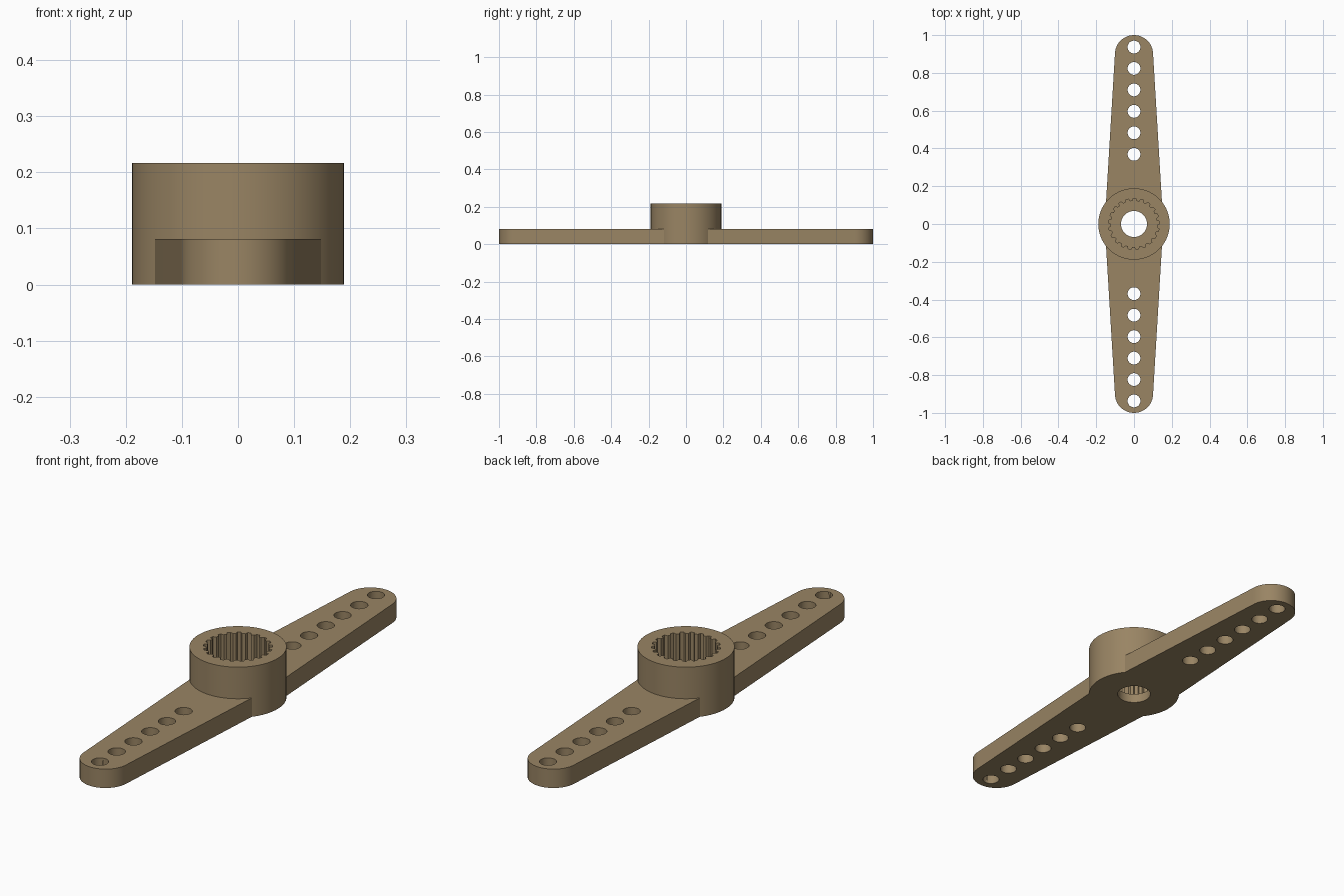
import bpy, bmesh, math

if "Cube" in bpy.data.objects:
    bpy.data.objects.remove(bpy.data.objects["Cube"])

ARM_H, HUB_H, HUB_R = 0.081, 0.217, 0.189
TIP_R, TIP_Y, ROOT_X = 0.101, 0.899, 0.155
FLOOR_Z, TEETH = 0.04, 21

tan = bpy.data.materials.new("tan_plastic")
tan.diffuse_color = (0.32, 0.233, 0.127, 1)
tan.use_nodes = True
tan.node_tree.nodes["Principled BSDF"].inputs["Base Color"].default_value = tan.diffuse_color


def prism(name, points, z0, z1):
    """Extrude a closed outline from z0 to z1."""
    bm = bmesh.new()
    face = bm.faces.new([bm.verts.new((x, y, z0)) for x, y in points])
    top = bmesh.ops.extrude_face_region(bm, geom=[face])["geom"]
    verts = [v for v in top if isinstance(v, bmesh.types.BMVert)]
    bmesh.ops.translate(bm, verts=verts, vec=(0, 0, z1 - z0))
    bmesh.ops.recalc_face_normals(bm, faces=bm.faces)
    mesh = bpy.data.meshes.new(name)
    bm.to_mesh(mesh)
    bm.free()
    mesh.materials.append(tan)
    obj = bpy.data.objects.new(name, mesh)
    bpy.context.collection.objects.link(obj)
    return obj


def arc(r, cy=0.0, start=0.0, sweep=2 * math.pi, n=32, closed=True):
    count = n if closed else n + 1
    return [(r * math.cos(start + sweep * i / n), cy + r * math.sin(start + sweep * i / n))
            for i in range(count)]


def combine(target, tool, operation):
    """Apply a boolean and discard the tool."""
    mod = target.modifiers.new(operation, 'BOOLEAN')
    mod.operation, mod.object, mod.solver = operation, tool, 'EXACT'
    bpy.context.view_layer.objects.active = target
    bpy.ops.object.modifier_apply(modifier=mod.name)
    bpy.data.objects.remove(tool)


# Tapered double arm with round tips
outline = [(ROOT_X, 0)] + arc(TIP_R, TIP_Y, 0, math.pi, 24, False)
outline += [(-ROOT_X, 0)] + arc(TIP_R, -TIP_Y, math.pi, math.pi, 24, False)
horn = prism("servo_horn", outline, 0, ARM_H)

# Hub
combine(horn, prism("hub", arc(HUB_R, n=72), 0, HUB_H), 'UNION')

# Toothed socket: two outer and two inner points per tooth
socket = []
for i in range(TEETH):
    for offset, r in ((0.0, 0.135), (0.35, 0.135), (0.5, 0.122), (0.85, 0.122)):
        a = 2 * math.pi * (i + offset) / TEETH
        socket.append((r * math.cos(a), r * math.sin(a)))
combine(horn, prism("socket_cutter", socket, FLOOR_Z, HUB_H + 0.1), 'DIFFERENCE')

# Centre screw hole
combine(horn, prism("screw_cutter", arc(0.069, n=40), -0.1, 0.15), 'DIFFERENCE')

# Row of six linkage holes on each arm
for side in (-1, 1):
    for i in range(6):
        y = side * (0.369 + 0.1136 * i)
        combine(horn, prism("hole_cutter", arc(0.034, y, n=24), -0.1, 0.2), 'DIFFERENCE')

# Smooth walls, crisp edges
bpy.ops.object.select_all(action='DESELECT')
horn.select_set(True)
bpy.context.view_layer.objects.active = horn
bpy.ops.object.shade_smooth_by_angle(angle=math.radians(25))
